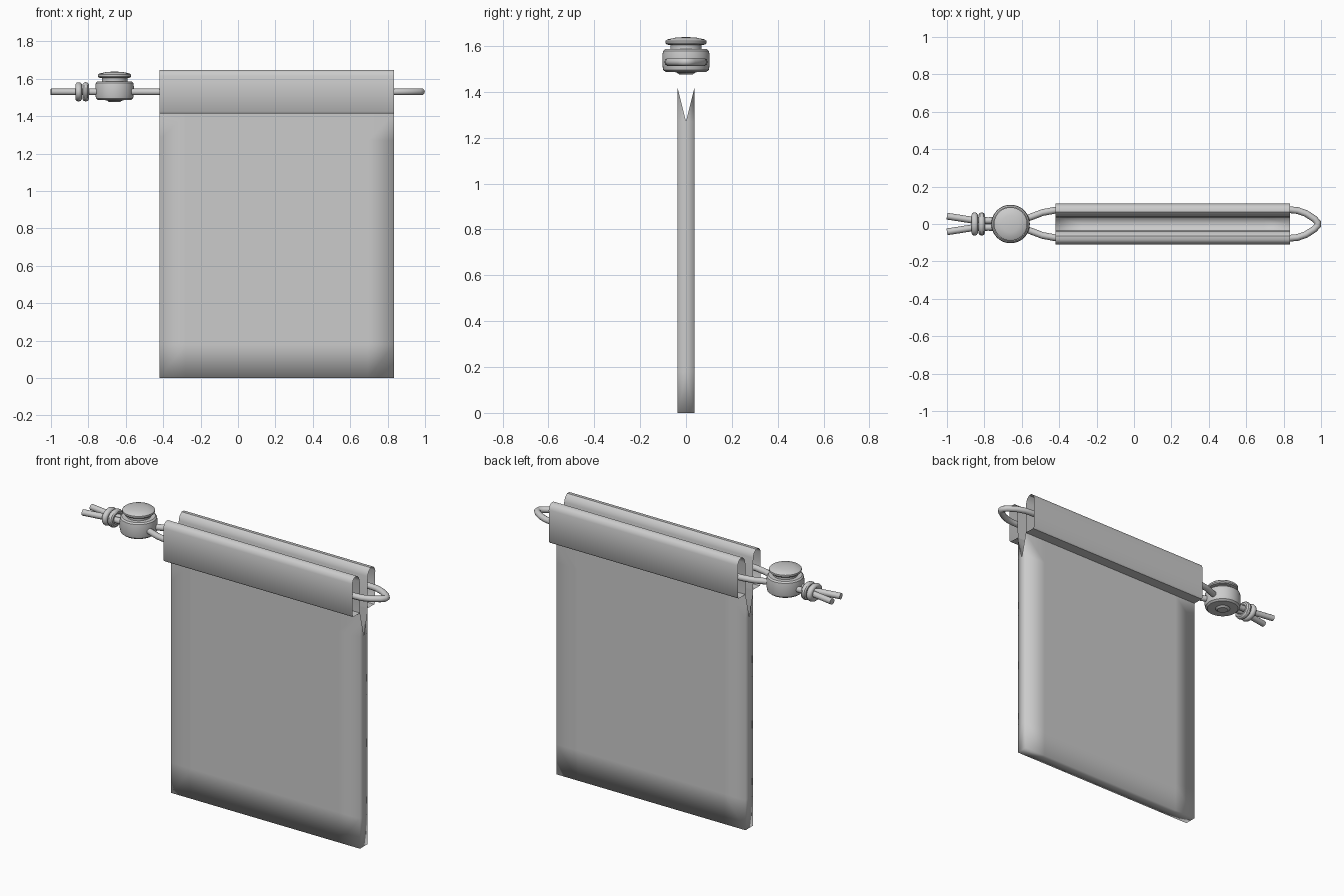
import bpy, bmesh, math
from mathutils import Matrix

if "Cube" in bpy.data.objects:
    bpy.data.objects.remove(bpy.data.objects["Cube"])

X0, X1 = -0.42, 0.835      # left and right edges of the pouch
CORD_Z = 1.53


def finish(bm, name, angle=None):
    bmesh.ops.remove_doubles(bm, verts=bm.verts, dist=1e-5)
    bmesh.ops.recalc_face_normals(bm, faces=bm.faces)
    me = bpy.data.meshes.new(name)
    bm.to_mesh(me)
    bm.free()
    ob = bpy.data.objects.new(name, me)
    bpy.context.collection.objects.link(ob)
    for p in me.polygons:
        p.use_smooth = True
    if angle:
        bpy.context.view_layer.objects.active = ob
        ob.select_set(True)
        bpy.ops.object.shade_smooth_by_angle(angle=math.radians(angle))
        ob.select_set(False)
    return ob


def face(bm, *pts):
    bm.faces.new([bm.verts.new(p) for p in pts])


# pouch: two panels, folded bottom, side seams that split open near the top
T = 0.036
xs = [X0, X0 + 0.14, -0.05, 0.2, 0.45, X1 - 0.14, X1]
zs = [0, 0.18, 0.5, 0.9, 1.27, 1.415]
bm = bmesh.new()
for s in (-T, T):
    for a, b in zip(xs, xs[1:]):
        for c, d in zip(zs, zs[1:]):
            face(bm, (a, s, c), (b, s, c), (b, s, d), (a, s, d))
        face(bm, (a, s, 0), (b, s, 0), (b, 0, 0), (a, 0, 0))
    for x in (X0, X1):
        for c, d in zip(zs[:-2], zs[1:-1]):
            face(bm, (x, s, c), (x, 0, c), (x, 0, d), (x, s, d))
        face(bm, (x, s, 1.27), (x, 0, 1.27), (x, s, 1.415))
finish(bm, "pouch_body")

# hem channels: open-ended sheet tubes along the mouth
hem = [(0.036, 1.415), (0.1, 1.415), (0.108, 1.425), (0.109, 1.615),
       (0.101, 1.636), (0.085, 1.648), (0.065, 1.648), (0.046, 1.632),
       (0.038, 1.605)]
for s, name in ((-1, "front_hem"), (1, "back_hem")):
    bm = bmesh.new()
    for (y, z), (v, w) in zip(hem, hem[1:] + hem[:1]):
        face(bm, (X0, s * y, z), (X1, s * y, z), (X1, s * v, w), (X0, s * v, w))
    finish(bm, name, 40)

# drawcord: one strand out through the front hem, round, and back
half = [(-1.0, 0.042), (-0.86, 0.02), (-0.78, 0.018), (-0.6, 0.022),
        (-0.55, 0.038), (-0.49, 0.061), (-0.42, 0.074), (-0.3, 0.076),
        (0.835, 0.076), (0.875, 0.072), (0.92, 0.056), (0.965, 0.027),
        (0.982, 0.008)]
path = [(x, -y) for x, y in half] + half[::-1]
cu = bpy.data.curves.new("drawcord", 'CURVE')
cu.dimensions = '3D'
cu.bevel_depth = 0.018
cu.bevel_resolution = 3
cu.use_fill_caps = True
sp = cu.splines.new('POLY')
sp.points.add(len(path) - 1)
for p, (x, y) in zip(sp.points, path):
    p.co = (x, y, CORD_Z, 1)
bpy.context.collection.objects.link(bpy.data.objects.new("drawcord", cu))

# knot: two coils wrapped round both strands
for i, x in enumerate((-0.852, -0.814)):
    bpy.ops.mesh.primitive_torus_add(
        location=(x, 0, CORD_Z), rotation=(0, math.pi / 2, 0),
        major_radius=0.04, minor_radius=0.016, major_segments=24, minor_segments=10)
    ob = bpy.context.object
    ob.name = "knot_coil_%d" % (i + 1)
    ob.scale = (0.92, 1.12, 1.1)
    bpy.ops.object.shade_smooth()


# cord stopper: turned barrel and push button
def lathe(name, prof, steps=40):
    bm = bmesh.new()
    vs = [bm.verts.new((r, 0, z)) for r, z in prof]
    es = [bm.edges.new(e) for e in zip(vs, vs[1:])]
    bmesh.ops.spin(bm, geom=vs + es, cent=(0, 0, 0), axis=(0, 0, 1),
                   angle=2 * math.pi, steps=steps)
    bmesh.ops.transform(bm, matrix=Matrix.Translation((-0.66, 0, 0)), verts=bm.verts)
    return finish(bm, name, 35)


lathe("stopper_barrel", [(0, 1.475), (0.03, 1.476), (0.042, 1.485), (0.088, 1.486),
                         (0.099, 1.495), (0.103, 1.515), (0.103, 1.56), (0.1, 1.578),
                         (0.092, 1.586), (0.066, 1.586), (0, 1.586)])
lathe("stopper_button", [(0, 1.57), (0.068, 1.57), (0.068, 1.603), (0.084, 1.606),
                         (0.089, 1.612), (0.089, 1.622), (0.082, 1.628),
                         (0.045, 1.636), (0, 1.639)])
